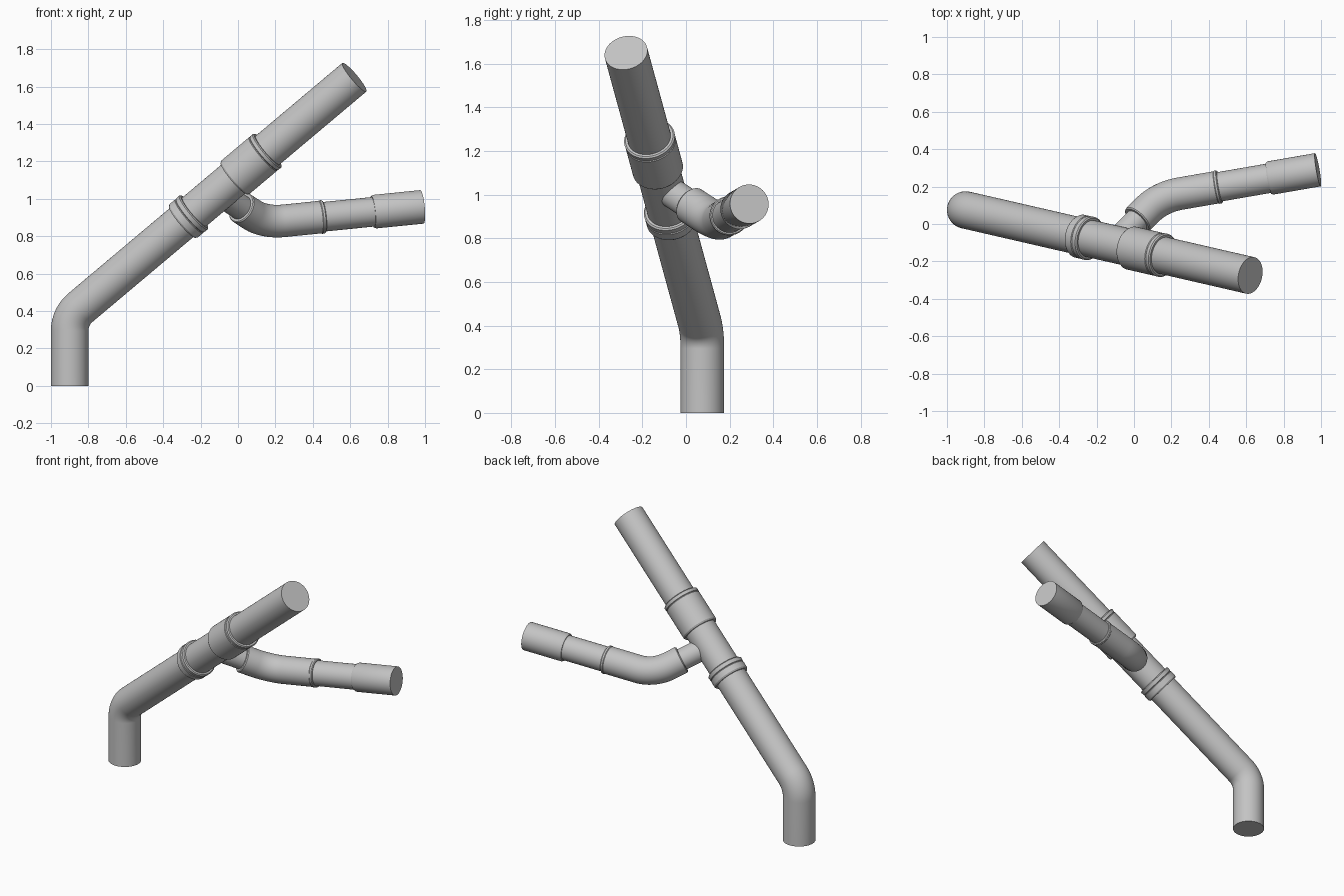
import bpy, bmesh, math
from mathutils import Vector, Quaternion

if "Cube" in bpy.data.objects:
    bpy.data.objects.remove(bpy.data.objects["Cube"], do_unlink=True)

SIDES = 48
grey = bpy.data.materials.new("pipe_grey")
grey.use_nodes = True
COLOUR = (0.55, 0.55, 0.55, 1)
grey.diffuse_color = COLOUR
grey.node_tree.nodes["Principled BSDF"].inputs["Base Color"].default_value = COLOUR


def tube(name, stations):
    """Skin rings given as (centre, tangent, radius), with flat end caps."""
    bm = bmesh.new()
    tangent = stations[0][1]
    side = tangent.orthogonal().normalized()
    rings = []
    for centre, direction, radius in stations:
        side = tangent.rotation_difference(direction) @ side
        tangent = direction
        ring = []
        for i in range(SIDES):
            spin = Quaternion(tangent, math.tau * i / SIDES)
            ring.append(bm.verts.new(centre + spin @ side * radius))
        rings.append(ring)
    for low, high in zip(rings, rings[1:]):
        for i in range(SIDES):
            j = (i + 1) % SIDES
            bm.faces.new((low[i], low[j], high[j], high[i]))
    bm.faces.new(rings[0][::-1])
    bm.faces.new(rings[-1])
    mesh = bpy.data.meshes.new(name)
    bm.to_mesh(mesh)
    bm.free()
    mesh.materials.append(grey)
    obj = bpy.data.objects.new(name, mesh)
    bpy.context.collection.objects.link(obj)
    bpy.ops.object.select_all(action='DESELECT')
    obj.select_set(True)
    bpy.context.view_layer.objects.active = obj
    bpy.ops.object.shade_smooth_by_angle(angle=math.radians(30))
    return obj


def straight(name, origin, axis, profile):
    """Turned part: profile of (distance along axis, radius)."""
    return tube(name, [(origin + axis * s, axis, r) for s, r in profile])


def bend(corner, d_in, d_out, bend_radius, radius, steps=14):
    """Stations of a rounded corner between two directions."""
    angle = d_in.angle(d_out)
    normal = d_in.cross(d_out).normalized()
    start = corner - d_in * bend_radius * math.tan(angle / 2)
    centre = start + normal.cross(d_in) * bend_radius
    result = []
    for k in range(steps + 1):
        q = Quaternion(normal, angle * k / steps)
        result.append((centre + q @ (start - centre), q @ d_in, radius))
    return result


def collar(name, start, end, r, lip):
    """Socket with a groove and a rolled lip at its upper end."""
    g = end - lip
    straight(name, base_corner, main_axis, [
        (start, 0.1), (start, r - 0.006), (start + 0.01, r),
        (g - 0.008, r), (g - 0.004, r - 0.004), (g, r),
        (end - 0.006, r + 0.001), (end, r - 0.006), (end, 0.1)])


# Main run: vertical foot, bend, long sloping pipe
up = Vector((0, 0, 1))
base_corner = Vector((-0.9, 0.075, 0.37))
top_end = Vector((0.622, -0.275, 1.65))
main_axis = (top_end - base_corner).normalized()
foot = Vector((-0.9, 0.075, 0))
tube("main_pipe", [(foot, up, 0.1)]
     + bend(base_corner, up, main_axis, 0.16, 0.1)
     + [(top_end, main_axis, 0.1)])

# Sockets of the tee fitting
collar("lower_collar", 0.80, 0.885, 0.117, 0.03)
collar("upper_collar", 1.167, 1.405, 0.117, 0.025)

# Branch stub leaving the tee
tee = base_corner + main_axis * 1.05
arm_end = Vector((0.983, 0.29, 0.957))
elbow_corner = Vector((0.14, 0.144, 0.872))
stub_axis = (elbow_corner - tee).normalized()
arm_axis = (arm_end - elbow_corner).normalized()
straight("branch_stub", tee, stub_axis, [(0, 0.068), (0.22, 0.068)])

# Elbow with rims at both ends
elbow_start = tee + stub_axis * 0.195
elbow_end = elbow_corner + arm_axis * 0.325
tube("branch_elbow",
     [(elbow_start, stub_axis, 0.082),
      (elbow_start + stub_axis * 0.006, stub_axis, 0.087)]
     + bend(elbow_corner, stub_axis, arm_axis, 0.25, 0.087)
     + [(elbow_end - arm_axis * 0.02, arm_axis, 0.087),
        (elbow_end - arm_axis * 0.016, arm_axis, 0.09),
        (elbow_end - arm_axis * 0.005, arm_axis, 0.09),
        (elbow_end, arm_axis, 0.085)])

# Thin connecting pipe and wider end sleeve
length = (arm_end - elbow_corner).length
straight("branch_pipe", elbow_corner, arm_axis, [(0.3, 0.079), (0.62, 0.079)])
straight("branch_end_sleeve", elbow_corner, arm_axis, [
    (0.592, 0.079), (0.592, 0.085), (0.602, 0.09), (length, 0.09)])
